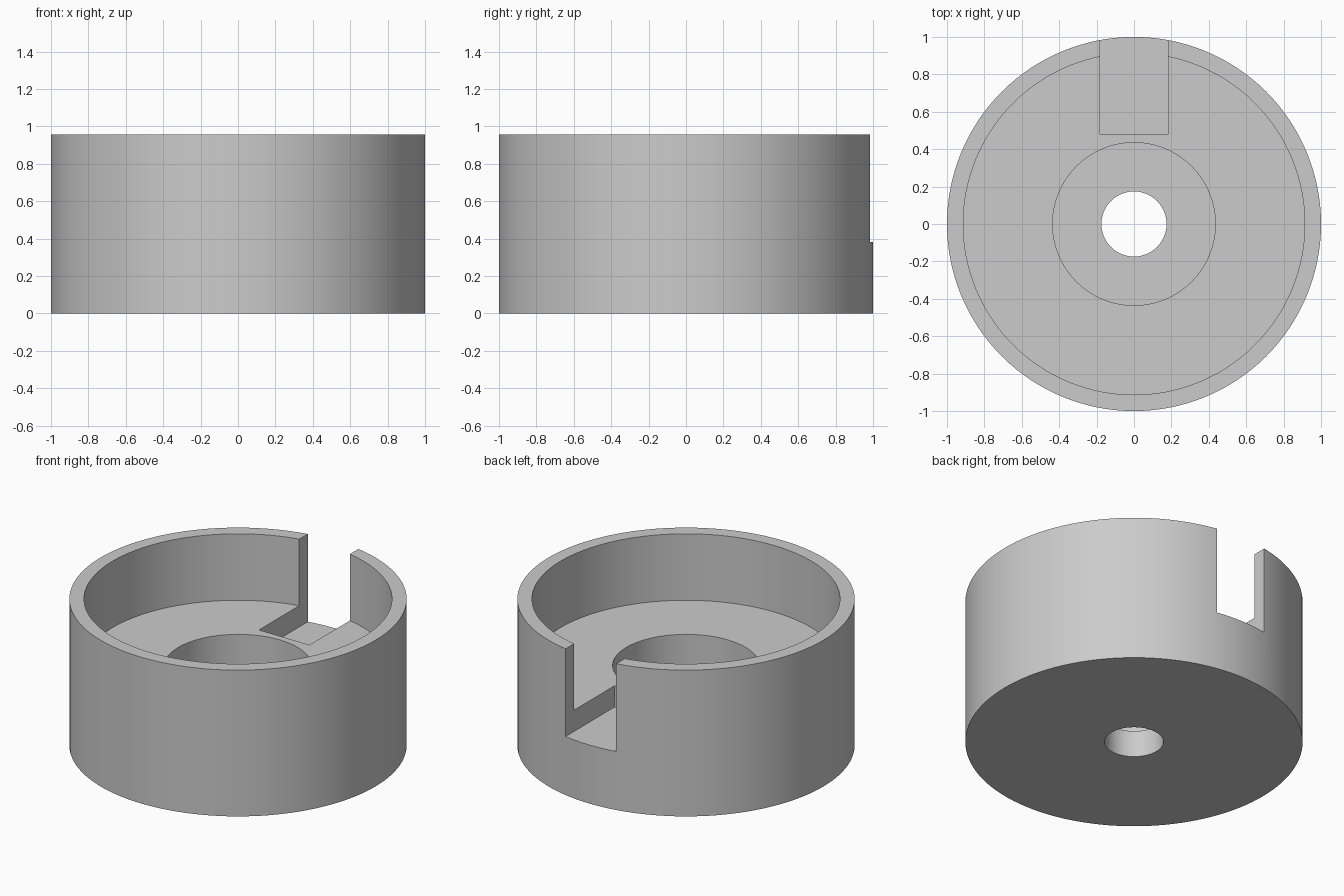
import bpy
import bmesh
import math

default = bpy.data.objects.get("Cube")
if default:
    bpy.data.objects.remove(default, do_unlink=True)

SEGMENTS = 128

grey = bpy.data.materials.new("plain grey")
grey.use_nodes = True
colour = (0.6, 0.6, 0.6, 1)
grey.diffuse_color = colour
grey.node_tree.nodes["Principled BSDF"].inputs["Base Color"].default_value = colour


def add_object(name, bm):
    bmesh.ops.recalc_face_normals(bm, faces=bm.faces)
    mesh = bpy.data.meshes.new(name)
    bm.to_mesh(mesh)
    bm.free()
    mesh.materials.append(grey)
    obj = bpy.data.objects.new(name, mesh)
    bpy.context.collection.objects.link(obj)
    return obj


def lathe(name, profile):
    """Turn a closed (radius, height) profile around the z axis."""
    bm = bmesh.new()
    verts = [bm.verts.new((r, 0, z)) for r, z in profile]
    edges = [bm.edges.new((v, verts[i - 1])) for i, v in enumerate(verts)]
    bmesh.ops.spin(bm, geom=verts + edges, cent=(0, 0, 0), axis=(0, 0, 1),
                   angle=math.tau, steps=SEGMENTS, use_merge=True)
    bmesh.ops.remove_doubles(bm, verts=bm.verts, dist=1e-5)
    return add_object(name, bm)


def box(name, low, high):
    bm = bmesh.new()
    bmesh.ops.create_cube(bm, size=1)
    for v in bm.verts:
        v.co = [(a + b) / 2 + c * (b - a) for a, b, c in zip(low, high, v.co)]
    return add_object(name, bm)


# Round cup: outer wall, stepped floor with a central recess and a through hole
cup = lathe("round_housing", [
    (0.174, 0), (1, 0), (1, 0.957), (0.913, 0.957), (0.913, 0.522),
    (0.435, 0.522), (0.435, 0.174), (0.174, 0.174)])

# Slot through the back wall, sunk below the floor
cutter = box("slot_cutter", (-0.183, 0.478, 0.383), (0.183, 1.2, 1.2))
cutter.hide_render = True
cutter.hide_viewport = True

cut = cup.modifiers.new("back slot", "BOOLEAN")
cut.operation = "DIFFERENCE"
cut.solver = "EXACT"
cut.object = cutter

# Bake the cut, then smooth the round walls and keep the rims sharp
bpy.context.view_layer.objects.active = cup
cup.select_set(True)
bpy.ops.object.modifier_apply(modifier=cut.name)
bpy.data.objects.remove(cutter, do_unlink=True)
bpy.ops.object.shade_smooth_by_angle(angle=math.radians(30))
